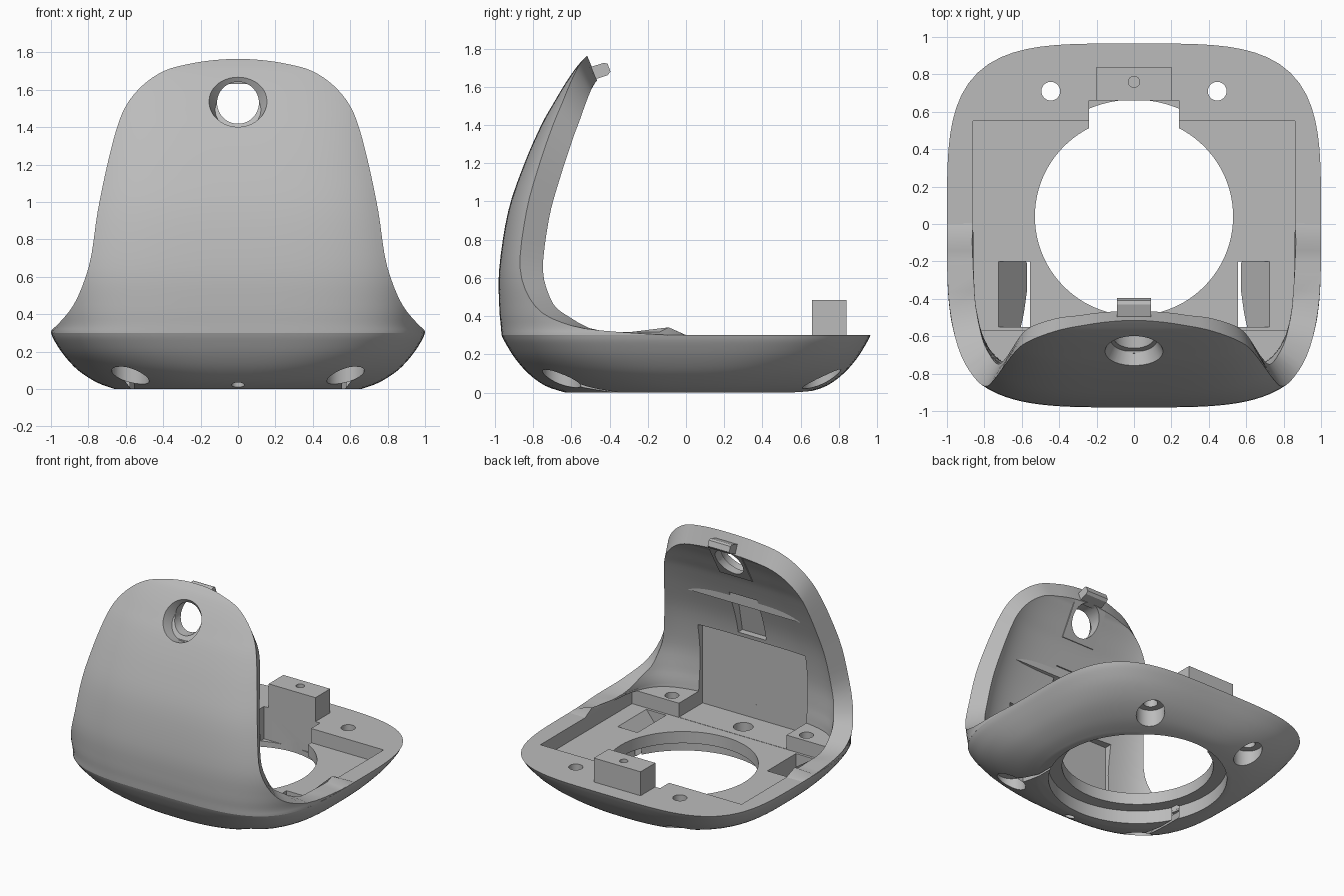
import bpy, bmesh, math
from mathutils import Vector

if "Cube" in bpy.data.objects:
    bpy.data.objects.remove(bpy.data.objects["Cube"], do_unlink=True)

grey = bpy.data.materials.new("plain grey")
grey.use_nodes = True
grey.diffuse_color = (0.5, 0.5, 0.5, 1)
grey.node_tree.nodes["Principled BSDF"].inputs["Base Color"].default_value = (0.5, 0.5, 0.5, 1)


def finish(name, bm):
    bmesh.ops.recalc_face_normals(bm, faces=bm.faces)
    mesh = bpy.data.meshes.new(name)
    bm.to_mesh(mesh)
    bm.free()
    obj = bpy.data.objects.new(name, mesh)
    bpy.context.collection.objects.link(obj)
    mesh.materials.append(grey)
    return obj


def prism(name, pts, axis, lo, hi):
    """Extrude a polygon along one axis."""
    place = {"x": lambda a, b, t: (t, a, b), "y": lambda a, b, t: (a, t, b),
             "z": lambda a, b, t: (a, b, t)}[axis]
    bm = bmesh.new()
    low = [bm.verts.new(place(a, b, lo)) for a, b in pts]
    high = [bm.verts.new(place(a, b, hi)) for a, b in pts]
    bm.faces.new(low)
    bm.faces.new(high)
    for i in range(len(pts)):
        j = (i + 1) % len(pts)
        bm.faces.new((low[i], low[j], high[j], high[i]))
    return finish(name, bm)


def box(name, x0, x1, y0, y1, z0, z1):
    return prism(name, [(x0, y0), (x1, y0), (x1, y1), (x0, y1)], "z", z0, z1)


def drill(x, y, r, z0, z1, sides=48):
    ring = [(x + r * math.cos(2 * math.pi * i / sides), y + r * math.sin(2 * math.pi * i / sides))
            for i in range(sides)]
    return prism("drill", ring, "z", z0, z1)


def cut(targets, cutter):
    for target in targets:
        mod = target.modifiers.new("cut", "BOOLEAN")
        mod.operation = "DIFFERENCE"
        mod.solver = "EXACT"
        mod.object = cutter
        bpy.context.view_layer.objects.active = target
        bpy.ops.object.modifier_apply(modifier=mod.name)
    bpy.data.objects.remove(cutter, do_unlink=True)


def smooth_rows(rows, steps):
    """Catmull-Rom between table rows."""
    out = []
    for i in range(len(rows) - 1):
        quad = [rows[max(0, min(len(rows) - 1, i + k))] for k in (-1, 0, 1, 2)]
        for s in range(steps):
            t = s / steps
            out.append([0.5 * (2 * b + (c - a) * t + (2 * a - 5 * b + 4 * c - d) * t * t
                               + (3 * b - a - 3 * c + d) * t ** 3) for a, b, c, d in zip(*quad)])
    return out + [list(rows[-1])]


def oval(X, Y, n, th):
    s, c = math.sin(th), math.cos(th)
    return (X * math.copysign(abs(s) ** (2 / n), s), -Y * math.copysign(abs(c) ** (2 / n), c))


# Bowl-shaped base: stacked rounded-square sections (z, half width, half depth, squareness)
bowl = [(0, .66, .63, 2.2), (.035, .755, .735, 2.5), (.1, .855, .825, 3),
        (.18, .93, .895, 3.5), (.26, .983, .945, 3.8), (.3, 1, .965, 3.9)]
bm = bmesh.new()
loops = []
for z, X, Y, n in smooth_rows(bowl, 4):
    loop = []
    for q in range(4):
        for i in range(24):
            # spacing is eased so that sides and corners are sampled evenly
            u = i / 24
            e = 2 * u * u if u < .5 else 1 - 2 * (1 - u) ** 2
            x, y = oval(X, Y, n, (q + e) * math.pi / 2)
            loop.append(bm.verts.new((x, y, z)))
    loops.append(loop)
for a, b in zip(loops, loops[1:]):
    for i in range(len(a)):
        j = (i + 1) % len(a)
        bm.faces.new((a[i], a[j], b[j], b[i]))
bm.faces.new(loops[0])
bm.faces.new(loops[-1])
base = finish("base", bm)

# Tall front shell: sections (z, half width, half depth, wrap angle)
wall = [(.3, 1, .965, 90), (.312, 1, .966, 85), (.35, 1, .969, 67), (.45, 1.015, .977, 49),
        (.65, 1.03, .977, 37.5), (.95, .985, .93, 36), (1.2, .935, .845, 34.5),
        (1.4, .895, .757, 32), (1.52, .87, .69, 28.5), (1.62, .84, .63, 22.5),
        (1.7, .82, .575, 14), (1.74, .8, .54, 6), (1.763, .8, .517, .4)]
bm = bmesh.new()
HALF = 24
outer = []
for z, X, Y, deg in smooth_rows(wall, 4):
    row = []
    for k in range(-HALF, HALF + 1):
        s = k / HALF
        th = math.radians(max(.4, min(90, deg))) * math.copysign(s * s, s)
        x, y = oval(X, Y, 3.9, th)
        row.append(bm.verts.new((x, y, z)))
    outer.append(row)


def grid(rows):
    for a, b in zip(rows, rows[1:]):
        for i in range(len(a) - 1):
            bm.faces.new((a[i], a[i + 1], b[i + 1], b[i]))


grid(outer)
bm.normal_update()
inner = []
for r, row in enumerate(outer):
    line = []
    for v in row:
        d = -v.normal - Vector((0, 0, (v.co.z / 1.76) ** 4))
        if r == 0:
            d.z = 0
        line.append(bm.verts.new(v.co + d.normalized() * .14))
    inner.append(line)
grid(inner)
border = lambda g: g[0] + [r[-1] for r in g[1:]] + g[-1][-2::-1] + [r[0] for r in g[-2:0:-1]]
bo, bi = border(outer), border(inner)
for i in range(len(bo)):
    j = (i + 1) % len(bo)
    bm.faces.new((bo[i], bo[j], bi[j], bi[i]))
shell = finish("front_shell", bm)

# Tray pocket, recessed front panel and wiring channel
FLOOR = .19
cut([base], box("pocket", -.86, .86, -.57, .55, FLOOR, .6))
cut([base, shell], box("panel_recess", -.46, .46, -.86, -.5, FLOOR + .002, .82))
cut([shell], prism("channel", [(-.86, .85), (-.79, 1.2), (-.6, 1.2), (-.6, .85)], "x", -.12, .12))

# Large round opening with a wider recess below and a notch at the back
cut([base], drill(0, .04, .625, -.1, .1, 96))
cut([base], drill(0, .04, .53, -.1, .5, 96))
cut([base], box("notch", -.24, .24, .4, .66, .05, .5))

# Screw holes with wide mouths underneath, and side scoops
for side in (-1, 1):
    for x, y in ((.445, .71), (.575, -.65)):
        cut([base], drill(side * x, y, .05, -.1, .5))
        cut([base], drill(side * x, y, .1, -.1, .15))
    cut([base], prism("scoop", [(side * .555, -.02), (side * .74, .21), (side * .555, .21)],
                      "y", -.55, -.2))
cut([base], drill(0, -.7, .035, -.1, .5))
cut([base], drill(0, -.7, .07, .12, .5))

# Rear post
post = box("rear_post", -.2, .2, .66, .84, .25, .485)
cut([post], drill(0, .76, .03, .4, .6, 24))

# Cross rib and bracket inside the shell
rib = prism("cross_rib", [(-.62, 1.39), (-.705, 1.32), (-.71, 1.12), (-.78, 1.1), (-.69, 1.39)],
            "x", -.57, .57)
bracket = prism("hole_bracket", [(-.47, 1.63), (-.61, 1.385), (-.68, 1.39), (-.54, 1.64)],
                "x", -.14, .14)

# Round window with a flared mouth
bpy.ops.mesh.primitive_cylinder_add(vertices=64, radius=.112, depth=.8, location=(0, -.6, 1.53),
                                    rotation=(math.pi / 2, 0, 0))
cut([shell, rib, bracket], bpy.context.object)
bpy.ops.mesh.primitive_cone_add(vertices=64, radius1=.2, radius2=.11, depth=.2,
                                location=(0, -.685, 1.53), rotation=(math.radians(-127), 0, 0))
cut([shell], bpy.context.object)

# Latch tab on the top edge
tab = prism("latch_tab", [(-.5, 1.63), (-.41, 1.66), (-.395, 1.68), (-.41, 1.72), (-.43, 1.725),
                          (-.51, 1.7)], "x", -.092, .092)

for obj in (base, shell, post, rib, bracket, tab):
    bpy.ops.object.select_all(action="DESELECT")
    obj.select_set(True)
    bpy.context.view_layer.objects.active = obj
    bpy.ops.object.shade_smooth_by_angle(angle=math.radians(30))
